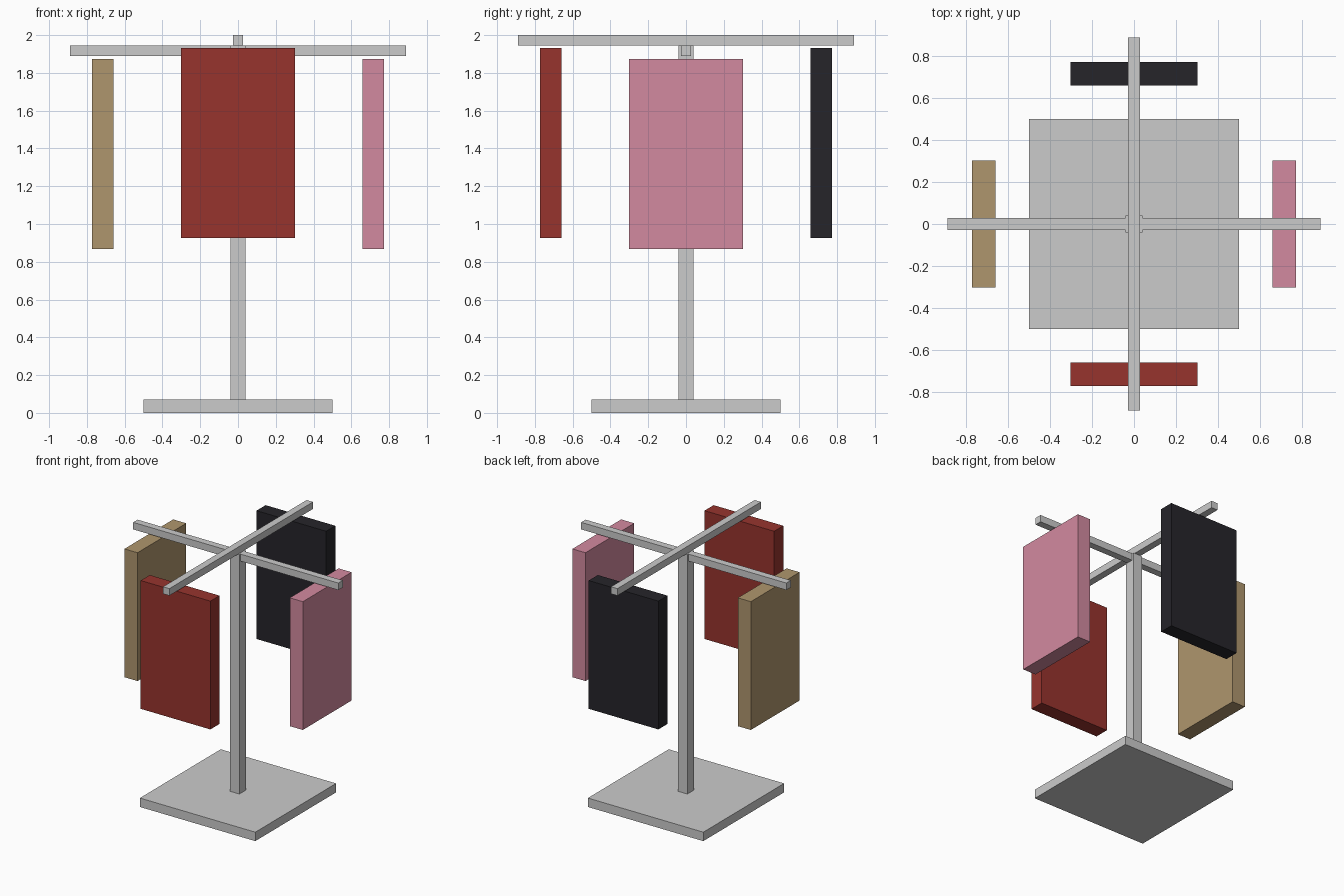
import bpy

if "Cube" in bpy.data.objects:
    bpy.data.objects.remove(bpy.data.objects["Cube"])


def block(name, x, y, z, color=None):
    """Box spanning the given (min, max) ranges, origin at its centre."""
    spans = (x, y, z)
    bpy.ops.mesh.primitive_cube_add(size=1, location=[(a + b) / 2 for a, b in spans])
    ob = bpy.context.object
    ob.name = name
    ob.scale = [b - a for a, b in spans]
    bpy.ops.object.transform_apply(location=False, rotation=False, scale=True)
    if color:
        mat = bpy.data.materials.new(name + "_fabric")
        mat.diffuse_color = (*color, 1)
        mat.use_nodes = True
        mat.node_tree.nodes["Principled BSDF"].inputs["Base Color"].default_value = mat.diffuse_color
        ob.data.materials.append(mat)
    return ob


def sym(half):
    return (-half, half)


# stand: base plate, post and two stacked cross bars
BAR, REACH = 0.0275, 0.889
block("base_plate", sym(0.5), sym(0.5), (0, 0.07))
block("post", sym(0.04), sym(0.04), (0.07, 1.945))
block("lower_bar", sym(REACH), sym(BAR), (1.89, 1.945))
block("upper_bar", sym(BAR), sym(REACH), (1.945, 2.0))

# hanging garments, one near each bar end
NEAR, FAR, HALF = 0.66, 0.773, 0.302
plus, minus = (NEAR, FAR), (-FAR, -NEAR)
low, high = (0.868, 1.873), (0.926, 1.931)
block("front_garment", sym(HALF), minus, high, (0.31, 0.034, 0.027))
block("back_garment", sym(HALF), plus, high, (0.019, 0.018, 0.023))
block("right_garment", plus, sym(HALF), low, (0.65, 0.255, 0.35))
block("left_garment", minus, sym(HALF), low, (0.43, 0.305, 0.155))
